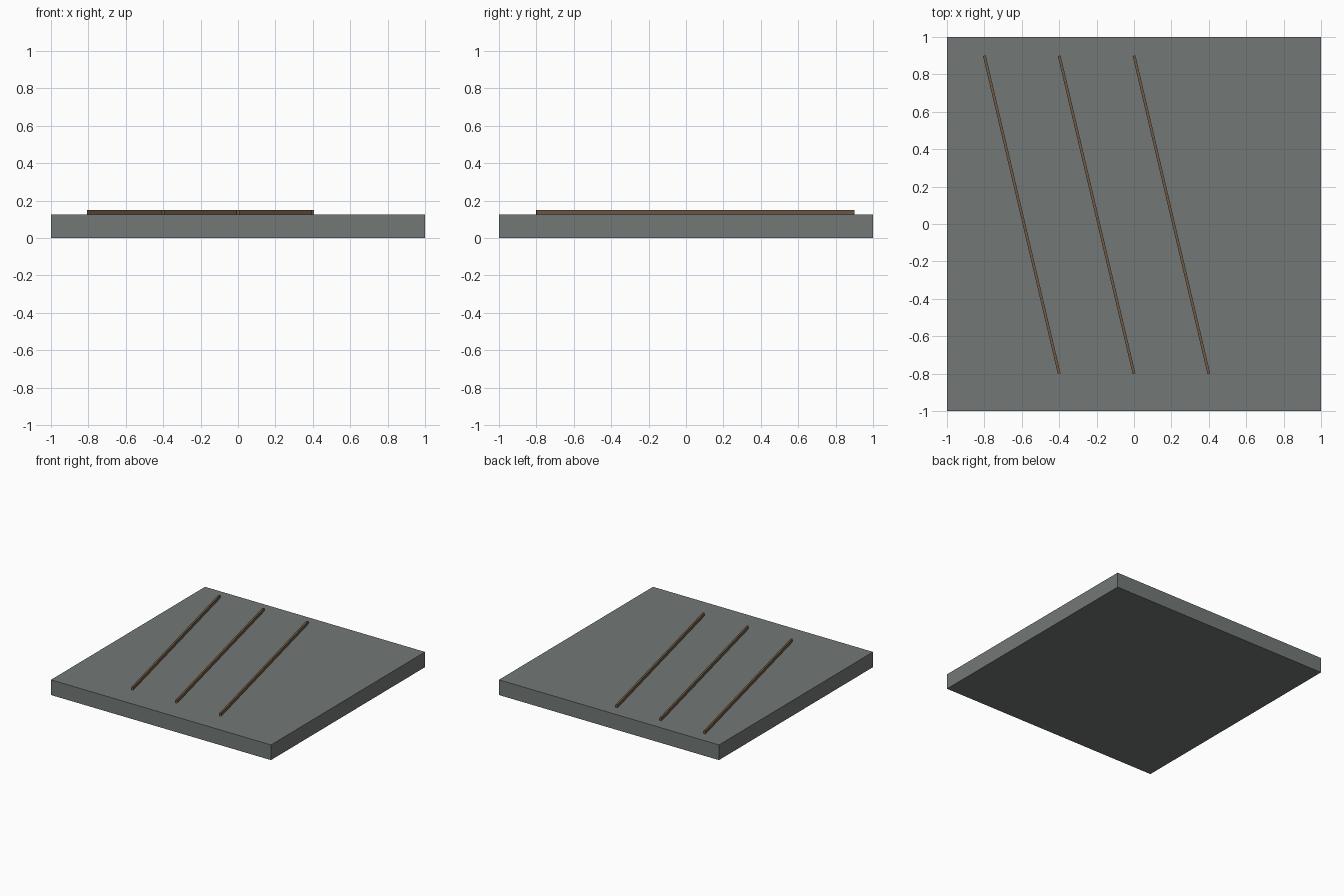
import bpy
import math

if "Cube" in bpy.data.objects:
    bpy.data.objects.remove(bpy.data.objects["Cube"])


def material(name, colour):
    mat = bpy.data.materials.new(name)
    mat.diffuse_color = (*colour, 1.0)
    mat.use_nodes = True
    mat.node_tree.nodes["Principled BSDF"].inputs["Base Color"].default_value = mat.diffuse_color
    return mat


def box(name, size, location, angle, mat):
    bpy.ops.mesh.primitive_cube_add(size=1, location=location, rotation=(0, 0, angle))
    obj = bpy.context.object
    obj.name = name
    obj.scale = size
    bpy.ops.object.transform_apply(location=False, rotation=False, scale=True)
    obj.data.materials.append(mat)
    return obj


grey = material("slate grey", (0.17, 0.19, 0.18))
brown = material("dull brown", (0.16, 0.105, 0.06))

# Square base slab
SLAB_TOP = 0.125
box("base_slab", (2, 2, SLAB_TOP), (0, 0, SLAB_TOP / 2), 0, grey)

# Three parallel slanted strips resting on the slab
RUN_X, RUN_Y = 0.4, -1.7
WIDTH, HEIGHT = 0.015, 0.025
length = math.hypot(RUN_X, RUN_Y)
angle = math.atan2(RUN_Y, RUN_X)
for i, x in enumerate((-0.6, -0.2, 0.2)):
    box(f"raised_strip_{i + 1}", (length, WIDTH, HEIGHT),
        (x, 0.05, SLAB_TOP + HEIGHT / 2), angle, brown)
